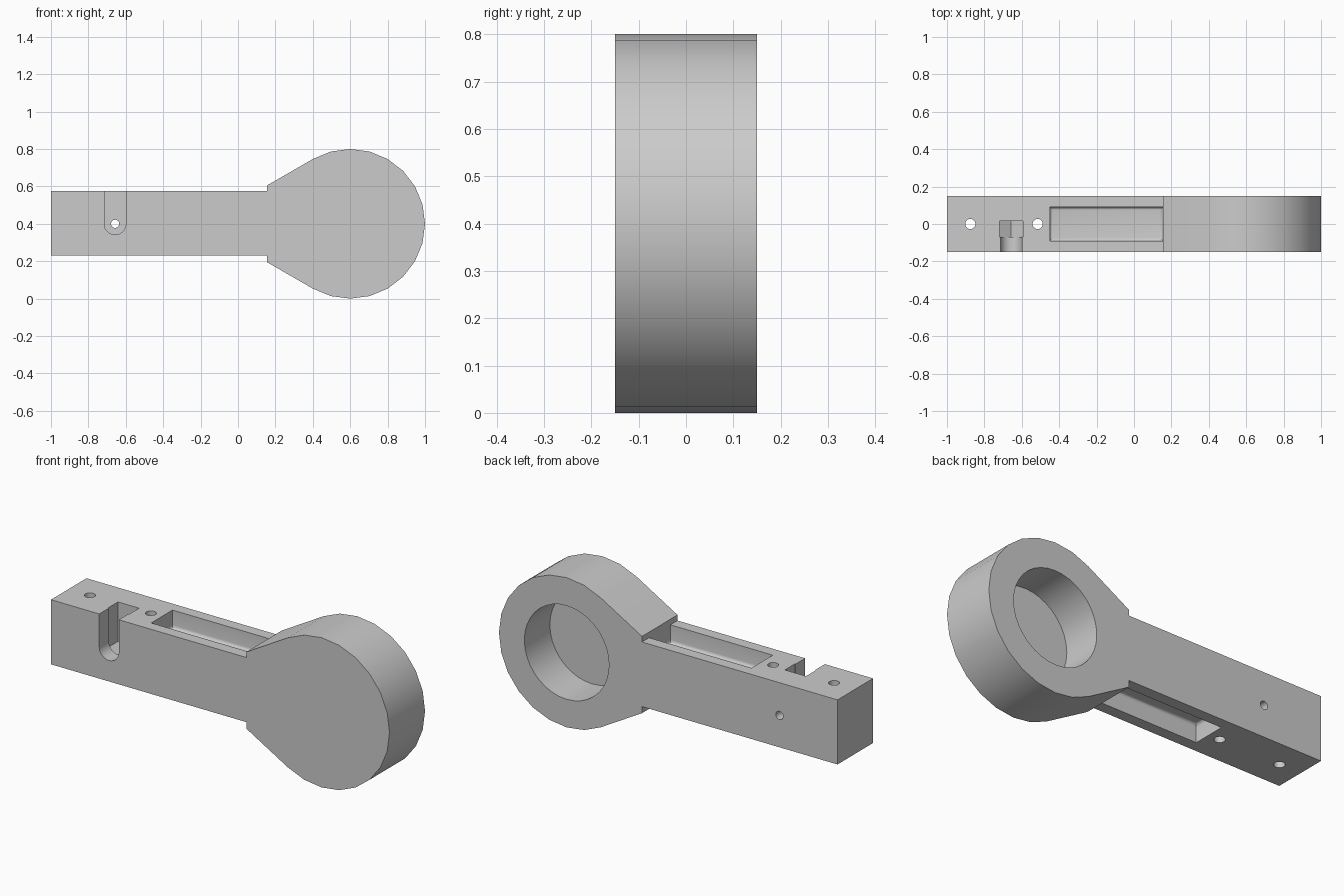
import bpy, bmesh
from math import sin, cos, radians
from mathutils import Matrix

cube = bpy.data.objects.get("Cube")
if cube:
    bpy.data.objects.remove(cube)

HALF = 0.15            # half thickness of the plate
MID = 0.4              # height of the centre line
ARM_LOW, ARM_TOP = 0.23, 0.575
NECK = 0.155           # where the arm meets the head
HEAD_X, HEAD_R = 0.6, 0.4
NUT_X = -0.657

grey = bpy.data.materials.new("light_grey")
grey.use_nodes = True
colour = (0.6, 0.6, 0.6, 1)
grey.diffuse_color = colour
grey.node_tree.nodes["Principled BSDF"].inputs["Base Color"].default_value = colour


def finish(name, bm):
    bmesh.ops.recalc_face_normals(bm, faces=bm.faces)
    mesh = bpy.data.meshes.new(name)
    bm.to_mesh(mesh)
    bm.free()
    mesh.materials.append(grey)
    obj = bpy.data.objects.new(name, mesh)
    bpy.context.collection.objects.link(obj)
    return obj


def arc(x, z, r, start, end, steps):
    angles = [radians(start + (end - start) * i / steps) for i in range(steps + 1)]
    return [(x + r * cos(a), z + r * sin(a)) for a in angles]


def prism(name, outline, y0, y1):
    """Extrude an x-z outline from y0 to y1."""
    bm = bmesh.new()
    face = bm.faces.new([bm.verts.new((x, y0, z)) for x, z in outline])
    out = bmesh.ops.extrude_face_region(bm, geom=[face])
    moved = [v for v in out["geom"] if isinstance(v, bmesh.types.BMVert)]
    bmesh.ops.translate(bm, verts=moved, vec=(0, y1 - y0, 0))
    return finish(name, bm)


def upright_hole(name, x, r):
    bm = bmesh.new()
    bmesh.ops.create_cone(bm, cap_ends=True, segments=20, radius1=r, radius2=r,
                          depth=2, matrix=Matrix.Translation((x, 0, MID)))
    return finish(name, bm)


def pocket(name, x0, x1, half_y, z0, z1, floor_z):
    """Box cutter with a rounded edge around the pocket floor."""
    bm = bmesh.new()
    size = Matrix.Diagonal((x1 - x0, 2 * half_y, z1 - z0, 1))
    place = Matrix.Translation(((x0 + x1) / 2, 0, (z0 + z1) / 2))
    bmesh.ops.create_cube(bm, size=1, matrix=place @ size)
    rim = [e for e in bm.edges if all(abs(v.co.z - floor_z) < 0.001 for v in e.verts)]
    bmesh.ops.bevel(bm, geom=rim, offset=0.016, segments=4, profile=0.5, affect='EDGES')
    return finish(name, bm)


# Body: round head with tangent flanks, stepping down to a straight arm
head = arc(HEAD_X, MID, HEAD_R, 120, -120, 16)
flank = head[0][1] - (head[0][0] - NECK) * 0.577
outline = [(-1, ARM_LOW), (-1, ARM_TOP), (NECK, ARM_TOP), (NECK, flank)]
outline += head + [(NECK, 2 * MID - flank), (NECK, ARM_LOW)]
body = prism("handle_body", outline, -HALF, HALF)

# Cutters: bore in the back, bolt slot, nut trap, cross hole, pin holes
slot = arc(NUT_X, MID, 0.058, 180, 360, 14)
slot += [(slot[-1][0], 0.7), (slot[0][0], 0.7)]
nut = arc(NUT_X, MID, 0.072, 210, 330, 2)
nut += [(nut[-1][0], 0.7), (nut[0][0], 0.7)]
cutters = [
    prism("bore", arc(HEAD_X, MID, 0.25, 0, 350, 35), HALF - 0.215, 0.3),
    prism("nut_trap", nut, -0.07, 0.015),
    prism("bolt_slot", slot, -0.3, -0.05),
    prism("cross_hole", arc(NUT_X, MID, 0.022, 0, 342, 19), -0.01, 0.3),
    upright_hole("end_pin_hole", -0.875, 0.027),
    upright_hole("inner_pin_hole", -0.515, 0.027),
]

# Long pockets in the top and bottom of the arm
DEPTH = 0.095
cutters.append(pocket("top_pocket", -0.45, NECK, 0.09,
                      ARM_TOP - DEPTH, ARM_TOP + 0.01, ARM_TOP - DEPTH))
cutters.append(pocket("bottom_pocket", -0.45, NECK, 0.09,
                      ARM_LOW - 0.01, ARM_LOW + DEPTH, ARM_LOW + DEPTH))

bpy.ops.object.select_all(action='DESELECT')
body.select_set(True)
bpy.context.view_layer.objects.active = body
for cutter in cutters:
    cut = body.modifiers.new(cutter.name, 'BOOLEAN')
    cut.operation = 'DIFFERENCE'
    cut.solver = 'EXACT'
    cut.object = cutter
    bpy.ops.object.modifier_apply(modifier=cut.name)
    bpy.data.objects.remove(cutter)

bpy.ops.object.shade_smooth_by_angle(angle=radians(32))
